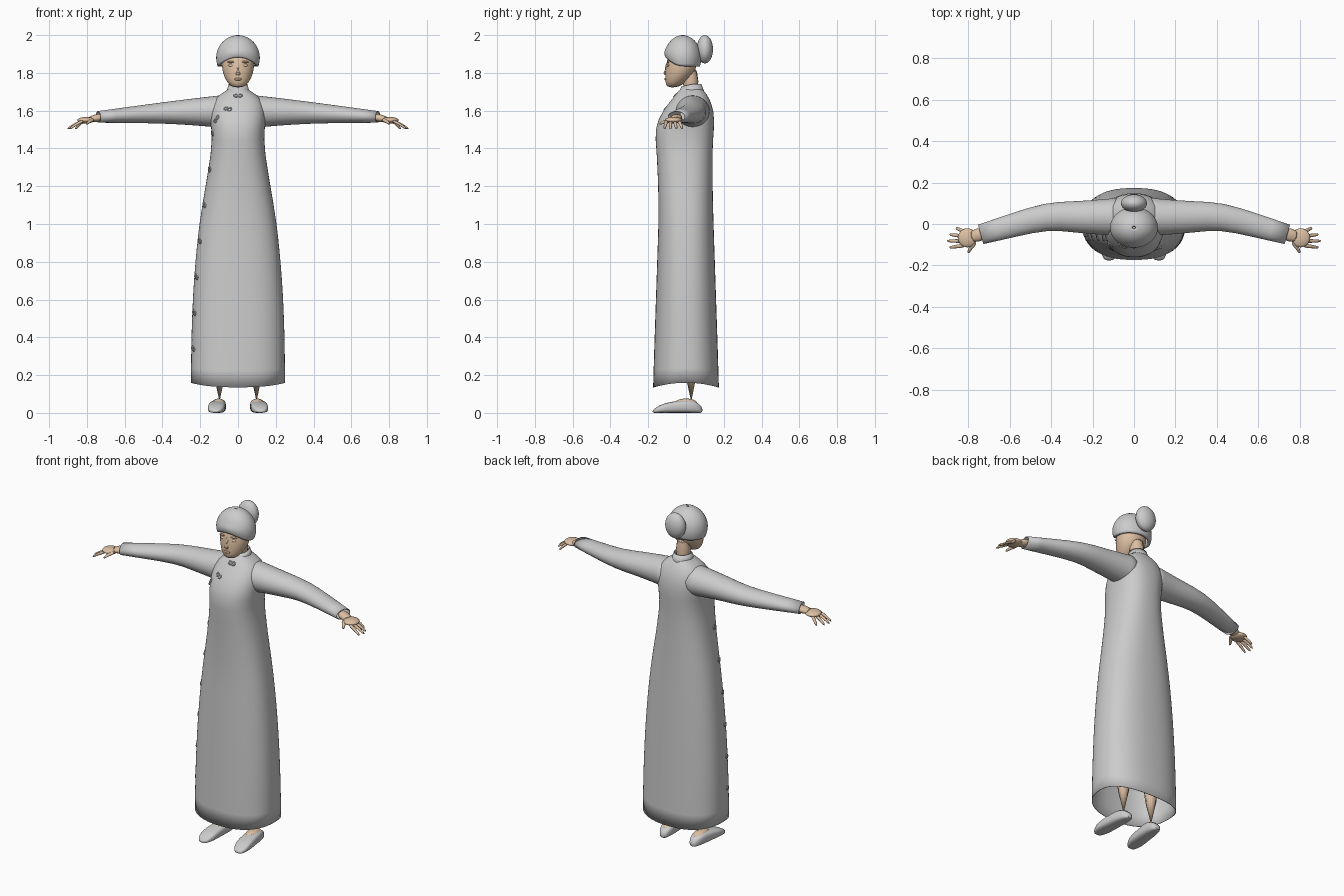
import bpy
import bmesh
from math import sin, cos, pi, tau, copysign, radians
from mathutils import Vector

if "Cube" in bpy.data.objects:
    bpy.data.objects.remove(bpy.data.objects["Cube"])


def material(name, *rgb):
    m = bpy.data.materials.new(name)
    m.use_nodes = True
    m.diffuse_color = (*rgb, 1)
    m.node_tree.nodes["Principled BSDF"].inputs["Base Color"].default_value = (*rgb, 1)
    return m


CLOTH = material("grey cloth", .6, .6, .6)
SKIN = material("skin", .72, .52, .36)
LIP = material("lips", .5, .3, .2)


def finish(name, bm, mat, mirror=False, smooth=1, thickness=0):
    bmesh.ops.recalc_face_normals(bm, faces=bm.faces)
    mesh = bpy.data.meshes.new(name)
    bm.to_mesh(mesh)
    bm.free()
    mesh.materials.append(mat)
    obj = bpy.data.objects.new(name, mesh)
    bpy.context.collection.objects.link(obj)
    bpy.ops.object.select_all(action='DESELECT')
    obj.select_set(True)
    bpy.context.view_layer.objects.active = obj
    bpy.ops.object.shade_smooth_by_angle(angle=radians(60))
    if mirror:
        obj.modifiers.new("Mirror", 'MIRROR')
    if smooth:
        subdivision = obj.modifiers.new("Smooth", 'SUBSURF')
        subdivision.levels = subdivision.render_levels = smooth
    if thickness:
        obj.modifiers.new("Thickness", 'SOLIDIFY').thickness = thickness
    return obj


def circle(count, power=2):
    """Points of a unit circle, squared off by a higher power."""
    def bend(value):
        return copysign(abs(value) ** (2 / power), value)
    turns = [tau * i / count for i in range(count)]
    return [(bend(cos(a)), bend(sin(a))) for a in turns]


def bridge(name, rings, mat, caps=True, **options):
    bm = bmesh.new()
    loops = [[bm.verts.new(point) for point in ring] for ring in rings]
    for low, high in zip(loops, loops[1:]):
        for i in range(len(low)):
            bm.faces.new((low[i - 1], low[i], high[i], high[i - 1]))
    if caps:
        bm.faces.new(loops[0])
        bm.faces.new(loops[-1])
    return finish(name, bm, mat, **options)


def loft(name, rows, mat, power=2, shift=lambda z, back: 0, **options):
    """Level rings; each row is height, half width, front and back."""
    rings = []
    for z, width, front, back in rows:
        middle, depth = (front + back) / 2, (back - front) / 2
        rings.append([(width * c, middle + depth * s, z + shift(z, s))
                      for c, s in circle(32, power)])
    return bridge(name, rings, mat, **options)


def tube(name, path, start, end, mat, sides=16, **options):
    """Tapering limb; start and end are the sideways and upright radii."""
    points = [Vector(p) for p in path]
    last = len(points) - 1
    rings = []
    for k, point in enumerate(points):
        along = points[min(k + 1, last)] - points[max(k - 1, 0)]
        across = along.cross(Vector((0, 0, 1))).normalized()
        upright = across.cross(along).normalized()
        wide, tall = Vector(start).lerp(Vector(end), k / last)
        rings.append([point + across * wide * c + upright * tall * s
                      for c, s in circle(sides)])
    return bridge(name, rings, mat, **options)


def ball(name, centre, radii, mat, **options):
    bm = bmesh.new()
    bmesh.ops.create_uvsphere(bm, u_segments=24, v_segments=16, radius=1)
    bmesh.ops.scale(bm, vec=radii, verts=bm.verts)
    bmesh.ops.translate(bm, vec=centre, verts=bm.verts)
    return finish(name, bm, mat, smooth=0, **options)


# Long dress: a skirt narrowing by rule, then the bodice and shoulders
HEM, WAIST = .16, 1.4
skirt = []
for step in range(7):
    t = step / 8
    depth = .175 - .042 * t
    skirt.append((HEM + (WAIST - HEM) * t, .25 - .113 * t ** 2.4, -depth, depth))
bodice = [(WAIST, .136, -.155, .138), (1.5, .141, -.17, .15), (1.6, .153, -.126, .15),
          (1.67, .125, -.066, .122), (1.7, .07, -.045, .1), (1.72, .045, -.02, .08)]
dress = loft("dress", skirt + bodice, CLOTH, power=2.4, caps=False, thickness=.004,
             shift=lambda z, back: -.025 * back ** 2 if z == HEM else 0)

# Stand collar, lower at the throat
loft("collar", [(1.69, .063, -.048, .102), (1.74, .05, -.025, .082)], CLOTH, caps=False,
     thickness=.005, shift=lambda z, back: min(0, back) * .012)

# Sleeves, bent gently forward at the elbow
cuff = Vector((.74, -.05, 1.567))
elbow = Vector((.42, .04, 1.587))
tube("sleeves", [(.06, .035, 1.595), (.17, .033, 1.595), (.29, .034, 1.592), elbow,
                 elbow.lerp(cuff, .5), cuff],
     (.094, .09), (.049, .031), CLOTH, sides=24, caps=False, thickness=.004, mirror=True)

# Hands: wrist, palm, four fanned fingers and a thumb
knuckles = Vector((.84, -.076, 1.54))
tube("wrists", [cuff + (elbow - cuff) / 9, cuff.lerp(knuckles, .6)],
     (.034, .026), (.034, .018), SKIN, mirror=True)
ball("palms", cuff.lerp(knuckles, .65), (.046, .046, .017), SKIN, mirror=True)
for k, finger in enumerate(["little", "ring", "middle", "index"]):
    base = Vector((.815, -.04 - .021 * k, 1.548))
    tip = Vector((.907 - .011 * (k - 2) ** 2, -.018 - .032 * k, 1.5))
    bend = base.lerp(tip, .5) + Vector((0, 0, .006))
    tube(finger + "_fingers", [base, bend, tip], (.012, .01), (.007, .006), SKIN,
         sides=8, mirror=True)
tube("thumbs", [(.765, -.085, 1.553), (.79, -.115, 1.542), (.803, -.142, 1.527)],
     (.014, .012), (.007, .006), SKIN, sides=8, mirror=True)

# Legs and insteps
tube("legs", [(.098, .028, .03), (.098, .02, .9)], (.03, .03), (.075, .075), SKIN, mirror=True)
ball("insteps", (.102, 0, .05), (.036, .06, .026), SKIN, mirror=True)

# Flat-soled shoes, tapering to the toe and turned slightly outward
shoe = []
STEPS = 12
for step in range(STEPS + 1):
    t = step / STEPS
    y = .088 - .266 * t
    rounding = max(.15, 1 - abs(2 * t - 1) ** 4) ** .5
    width = (.04 + .01 * t) * rounding
    top = (.072 - .035 * t * t) * rounding
    shoe.append([(.106 - .08 * y + width * c, y, top * (1 + s) / 2)
                 for c, s in circle(20, 3)])
bridge("shoes", shoe, CLOTH, mirror=True)

# Neck, head and face
tube("neck", [(0, .028, 1.66), (0, .02, 1.85)], (.044, .044), (.046, .046), SKIN)
loft("head", [(1.722, .03, -.1, -.045), (1.75, .059, -.111, 0), (1.8, .083, -.11, .05),
              (1.86, .089, -.106, .06), (1.95, .06, -.07, .04)], SKIN)
tube("nose", [(0, -.097, 1.858), (0, -.107, 1.825), (0, -.117, 1.802), (0, -.106, 1.788)],
     (.007, .006), (.015, .008), SKIN, sides=12)
ball("eyelids", (.035, -.093, 1.84), (.017, .008, .008), SKIN, mirror=True)
ball("eyebrows", (.037, -.095, 1.858), (.021, .007, .005), SKIN, mirror=True)
ball("lips", (0, -.106, 1.767), (.02, .008, .008), LIP)

# Swept-back hair with an arched hairline, and a bun
FULLEST, CROWN = 1.88, .12
dome = []
for step in range(10):
    a = radians(-22 + 12 * step)
    dome.append((FULLEST + CROWN * sin(a), .117 * cos(a),
                 -.018 - .098 * cos(a), -.018 + .1 * cos(a)))


def hairline(z, back):
    fade = max(0, FULLEST + .05 - z) * 10
    return .05 * fade * min(0, back) ** 2


loft("hair", dome, CLOTH, caps=False, thickness=.016, shift=hairline)
ball("hair_bun", (0, .1, 1.925), (.063, .043, .075), CLOTH)

# Knotted fastenings down the dress opening, seated on the cloth
bpy.context.view_layer.update()
inward, sideways = Vector((0, 1, 0)), Vector((1, 0, 0))
spots = [((0, -1, 1.68), inward, (1, 0, 0)), ((-.055, -1, 1.61), inward, (2, 0, -1)),
         ((-.115, -1, 1.555), inward, (1, 0, 1))]
spots += [((-1, -.06, 1.48 - .19 * k), sideways, (0, 3, 1)) for k in range(7)]
for start, aim, along in spots:
    hit, point, normal, face = dress.ray_cast(Vector(start), aim)
    axis = Vector(along)
    axis = (axis - normal * axis.dot(normal)).normalized()
    for sign in (-1, 1):
        bpy.ops.mesh.primitive_torus_add(
            location=point + axis * sign * .011,
            rotation=normal.to_track_quat('Z', 'Y').to_euler(),
            major_radius=.009, minor_radius=.004, major_segments=14, minor_segments=6)
        knot = bpy.context.object
        knot.name = "dress_fastening"
        knot.data.materials.append(CLOTH)
        bpy.ops.object.shade_smooth()
